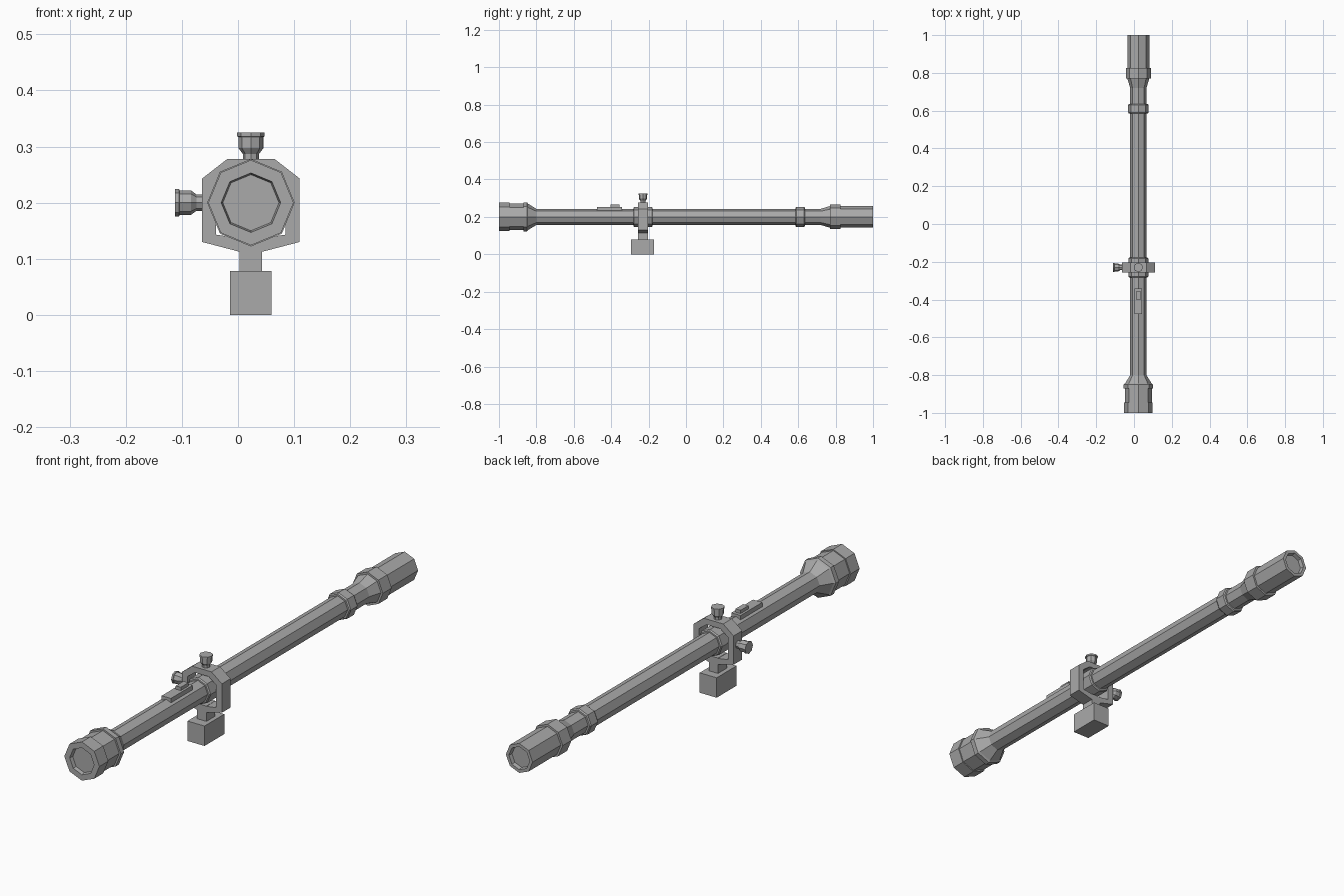
import bpy, bmesh, math
from mathutils import Matrix, Vector

cube = bpy.data.objects.get("Cube")
if cube:
    bpy.data.objects.remove(cube, do_unlink=True)

CX, CZ, MY = 0.023, 0.2, -0.23   # tube axis and mount position

grey = bpy.data.materials.new("gunmetal_grey")
grey.use_nodes = True
COLOUR = (0.4, 0.4, 0.4, 1)
grey.diffuse_color = COLOUR
grey.node_tree.nodes["Principled BSDF"].inputs["Base Color"].default_value = COLOUR


def finish(name, bm):
    bmesh.ops.recalc_face_normals(bm, faces=bm.faces)
    mesh = bpy.data.meshes.new(name)
    bm.to_mesh(mesh)
    bm.free()
    mesh.materials.append(grey)
    obj = bpy.data.objects.new(name, mesh)
    bpy.context.collection.objects.link(obj)
    return obj


def lathe(name, profile, origin, axis, sides=8):
    """Closed faceted solid from (distance along axis, radius) pairs."""
    bm = bmesh.new()
    turn = Vector((0, 0, 1)).rotation_difference(Vector(axis)).to_matrix().to_4x4()
    place = Matrix.Translation(origin) @ turn
    rings = []
    for h, r in profile:
        angles = [2 * math.pi * i / sides for i in range(sides)]
        rings.append([bm.verts.new(place @ Vector((r * math.cos(a), r * math.sin(a), h)))
                      for a in angles])
    for a, b in zip(rings, rings[1:]):
        for i in range(sides):
            j = (i + 1) % sides
            bm.faces.new((a[i], a[j], b[j], b[i]))
    bm.faces.new(rings[0])
    bm.faces.new(rings[-1])
    return finish(name, bm)


def box(name, x, y, z):
    bm = bmesh.new()
    bmesh.ops.create_cube(bm, size=1)
    for v in bm.verts:
        v.co = [lo + (c + 0.5) * (hi - lo) for c, (lo, hi) in zip(v.co, (x, y, z))]
    return finish(name, bm)


def mirrored(half):
    """Full outline from its right half, listed top to bottom."""
    return half + [(-x, z) for x, z in reversed(half)]


# Scope tube: recessed front lens, bell, long tube, eyepiece with recessed lens
lathe("scope_tube", [
    (-0.985, 0.050), (-1.0, 0.053), (-1.0, 0.076), (-0.945, 0.076),
    (-0.945, 0.071), (-0.87, 0.071), (-0.87, 0.078), (-0.85, 0.078),
    (-0.845, 0.071), (-0.80, 0.043), (0.72, 0.043), (0.77, 0.058),
    (0.77, 0.066), (0.825, 0.066), (0.825, 0.058), (1.0, 0.058),
    (1.0, 0.045), (0.985, 0.042)], (CX, 0, CZ), (0, 1, 0))

# Collars on the tube
for name, y, half, r in (("rear_collar", 0.61, 0.025, 0.054),
                         ("mount_collar", MY, 0.052, 0.053)):
    lathe(name, [(-half, r - 0.004), (-half + 0.005, r), (half - 0.005, r),
                 (half, r - 0.004)], (CX, y, CZ), (0, 1, 0))

# Mount frame: chamfered outline with an opening around the tube
outer = mirrored([(0.042, 0.278), (0.087, 0.243), (0.087, 0.13), (0.022, 0.113)])
inner = mirrored([(0.030, 0.256), (0.062, 0.232), (0.062, 0.143), (0.020, 0.137)])
bm = bmesh.new()
loops = [[bm.verts.new((CX + x, y, z)) for x, z in outline]
         for outline, y in ((outer, MY - 0.027), (outer, MY + 0.027),
                            (inner, MY + 0.027), (inner, MY - 0.027))]
for k in range(4):
    a, b = loops[k], loops[(k + 1) % 4]
    for i in range(len(a)):
        j = (i + 1) % len(a)
        bm.faces.new((a[i], a[j], b[j], b[i]))
finish("mount_frame", bm)

# Stem and base block
box("mount_stem", (CX - 0.02, CX + 0.02), (MY - 0.027, MY + 0.027), (0.07, 0.138))
box("mount_base", (CX - 0.037, CX + 0.037), (-0.293, -0.17), (0, 0.078))

# Adjustment knobs on top and on the right side
knob = [(0, 0.0145), (0.018, 0.0145), (0.028, 0.022), (0.048, 0.022),
        (0.049, 0.0245), (0.056, 0.0245)]
lathe("top_knob", knob, (CX, MY, 0.269), (0, 0, 1))
lathe("side_knob", knob, (-0.056, MY, CZ), (-1, 0, 0))

# Small catch on top of the tube
box("catch_plate", (CX - 0.02, CX + 0.02), (-0.477, -0.342), (0.23, 0.252))
box("catch_button", (CX - 0.011, CX + 0.011), (-0.403, -0.355), (0.25, 0.265))
